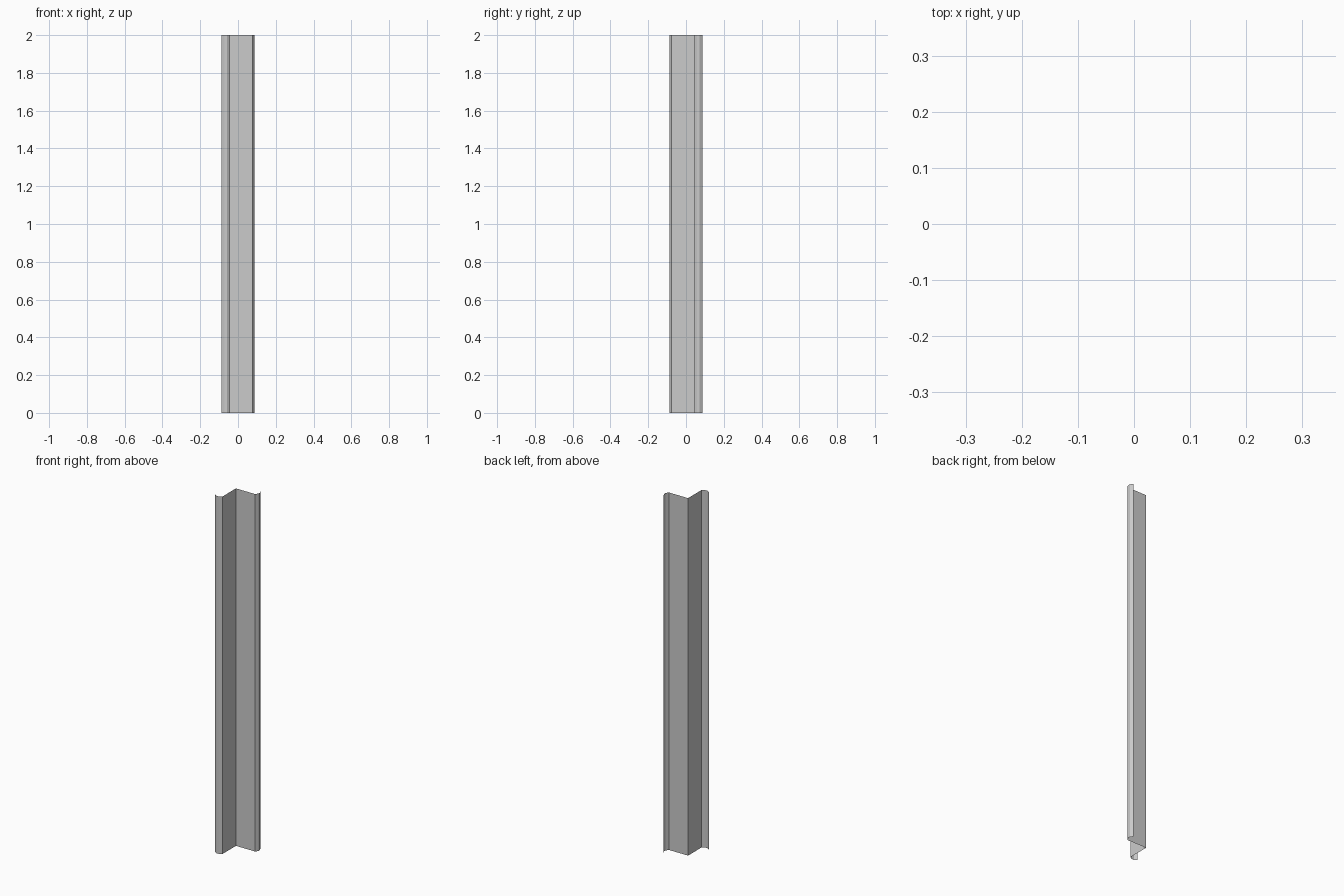
import bpy, bmesh

if "Cube" in bpy.data.objects:
    bpy.data.objects.remove(bpy.data.objects["Cube"])

# Half of the open sheet profile: corner, leg, stepped lip
half = [(-0.042, 0.042), (-0.042, -0.077), (-0.057, -0.087),
        (-0.072, -0.087), (-0.087, -0.077)]
# Mirror across the diagonal for the other leg
profile = [(-y, -x) for x, y in reversed(half[1:])] + half

# Extrude the thin sheet upwards
bm = bmesh.new()
low = [bm.verts.new((x, y, 0)) for x, y in profile]
high = [bm.verts.new((x, y, 2)) for x, y in profile]
for i in range(len(profile) - 1):
    bm.faces.new((low[i], low[i + 1], high[i + 1], high[i]))
mesh = bpy.data.meshes.new("angle_post")
bm.to_mesh(mesh)
bm.free()
bpy.context.collection.objects.link(bpy.data.objects.new("angle_post", mesh))
